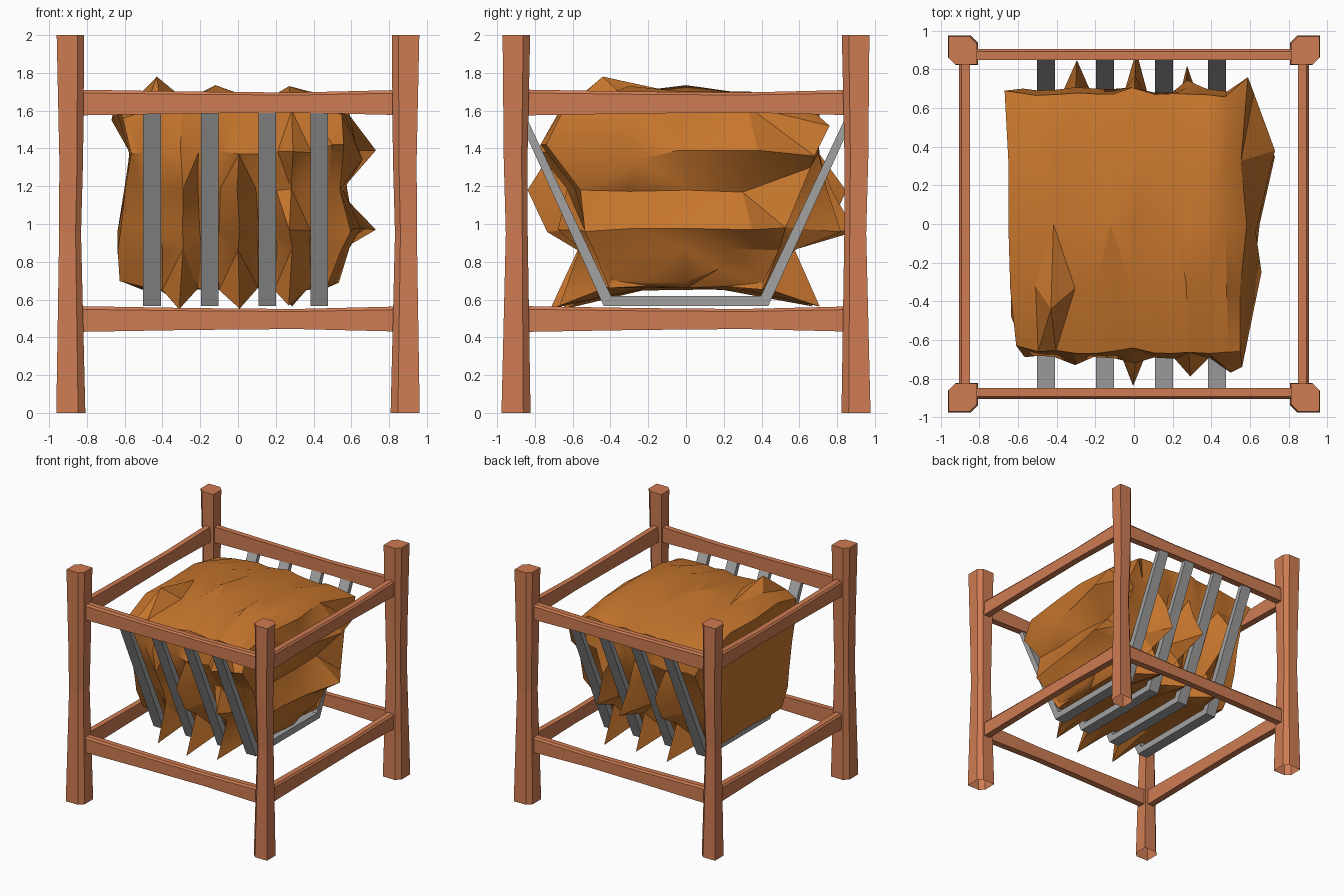
import bpy, bmesh, math, random
from mathutils import Vector

random.seed(4)
if "Cube" in bpy.data.objects:
    bpy.data.objects.remove(bpy.data.objects["Cube"], do_unlink=True)


def material(name, color):
    m = bpy.data.materials.new(name)
    m.use_nodes = True
    m.diffuse_color = color
    node = m.node_tree.nodes["Principled BSDF"]
    node.inputs["Base Color"].default_value = color
    node.inputs["Roughness"].default_value = 0.9
    return m


wood = material("red brown wood", (0.62, 0.2, 0.085, 1))
metal = material("grey metal", (0.36, 0.36, 0.36, 1))
straw = material("golden hay", (0.57, 0.18, 0.026, 1))


def finish(name, bm, mat):
    bmesh.ops.recalc_face_normals(bm, faces=bm.faces)
    mesh = bpy.data.meshes.new(name)
    bm.to_mesh(mesh)
    bm.free()
    mesh.materials.append(mat)
    obj = bpy.data.objects.new(name, mesh)
    bpy.context.collection.objects.link(obj)
    return obj


def loft(name, sections, mat, open_start=False):
    """Skin a list of matching point loops and cap the ends."""
    bm = bmesh.new()
    rings = [[bm.verts.new(p) for p in s] for s in sections]
    n = len(rings[0])
    for a, b in zip(rings, rings[1:]):
        for i in range(n):
            j = (i + 1) % n
            bm.faces.new((a[i], a[j], b[j], b[i]))
    if not open_start:
        bm.faces.new(rings[0])
    bm.faces.new(rings[-1])
    return finish(name, bm, mat)


# Corner posts: rough-hewn, two corners chamfered, waisted, open underneath
def post(name, sx, sy):
    outline = [(1, -0.5), (1, 1), (-0.5, 1), (-1, 0.5), (-1, -1), (0.5, -1)]
    sections = []
    for z, r, shift in [(0, 0.077, 0), (0.95, 0.058, 0.004),
                        (1.35, 0.063, -0.002), (2, 0.073, 0.002)]:
        sections.append([(sx * (0.885 + shift + r * u),
                          sy * (0.9 - shift + r * v), z) for u, v in outline])
    loft(name, sections, wood, open_start=True)


for sx, side in ((-1, "right"), (1, "left")):
    for sy, end in ((-1, "front"), (1, "back")):
        post(f"{end}_{side}_post", sx, sy)


# Rails: slightly thinner at mid span, with a chamfered upper edge
def rail(name, z, along_x, sign):
    outline = [(-1, -1), (1, -1), (1, 0.75), (0.6, 1), (-1, 1)]
    sections = []
    for t, h in [(-0.84, 0.068), (-0.25, 0.058), (0.3, 0.053), (0.84, 0.066)]:
        ring = []
        for u, v in outline:
            side = sign * (0.877 + 0.029 * u)
            up = z + h * v
            ring.append((t, side, up) if along_x else (side, t, up))
        sections.append(ring)
    loft(name, sections, wood)


for z, level in ((0.497, "lower"), (1.643, "upper")):
    for s, fb, lr in ((-1, "front", "right"), (1, "back", "left")):
        rail(f"{level}_{fb}_rail", z, True, s)
        rail(f"{level}_{lr}_rail", z, False, s)

# Bent metal slats that cradle the hay
slat_path = [(0.905, 0.862, 1.6, 1.6), (0.435, 0.397, 0.565, 0.62)]
for i, x in enumerate((-0.455, -0.15, 0.155, 0.43)):
    stops = [(-o, -n, zo, zi) for o, n, zo, zi in slat_path] + slat_path[::-1]
    loft(f"metal_slat_{i + 1}",
         [[(x - 0.047, o, zo), (x + 0.047, o, zo),
           (x + 0.047, n, zi), (x - 0.047, n, zi)] for o, n, zo, zi in stops], metal)

# Hay: a lattice box shaped to the cradle, pushed out between the slats
xs = [-0.62, -0.5, -0.41, -0.3, -0.2, -0.1, 0, 0.1, 0.2, 0.28, 0.38, 0.48, 0.57]
heights = [0.66, 0.86, 0.97, 1.18, 1.38, 1.6]
depths = [0.4, 0.48, 0.53, 0.6, 0.69, 0.665]
right_end = [0.62, 0.63, 0.63, 0.6, 0.57, 0.64]
left_end = [0.53, 0.59, 0.66, 0.56, 0.64, 0.59]
# Depth of the tufts in each gap, per height
tufts = {
    (3, 0): [0.66, 0.56, 0.6, 0.7, 0.74, 0.67],
    (3, 4): [0.7, 0.57, 0.76, 0.84, 0.71, 0.69],
    (6, 0): [0.71, 0.57, 0.74, 0.84, 0.72, 0.65],
    (6, 4): [0.66, 0.56, 0.9, 0.77, 0.71, 0.7],
    (9, 0): [0.68, 0.57, 0.68, 0.64, 0.78, 0.67],
    (9, 4): [0.71, 0.58, 0.82, 0.75, 0.7, 0.68],
}
# Single stray tips
tips = {
    (2, 1, 5): (-0.43, -0.44, 1.78), (5, 2, 5): (-0.12, 0, 1.735),
    (9, 1, 5): (0.27, -0.3, 1.73), (0, 4, 5): (-0.67, 0.69, 1.55),
    (0, 0, 5): (-0.61, -0.63, 1.56), (12, 0, 5): (0.55, -0.66, 1.58),
    (12, 4, 5): (0.59, 0.76, 1.52), (11, 0, 4): (0.5, -0.77, 1.42),
    (12, 0, 4): (0.56, -0.74, 1.42), (12, 1, 4): (0.66, -0.25, 1.34),
    (12, 2, 4): (0.63, -0.04, 1.39), (12, 3, 4): (0.73, 0.38, 1.39),
    (12, 4, 4): (0.62, 0.68, 1.36), (12, 4, 3): (0.56, 0.66, 1.3),
    (12, 0, 3): (0.54, -0.56, 1.18), (12, 3, 2): (0.73, 0.35, 0.97),
    (12, 3, 0): (0.54, 0.17, 0.76),
}
last = (len(xs) - 1, 4, len(heights) - 1)


def hay_point(i, j, k):
    if (i, j, k) in tips:
        return Vector(tips[i, j, k])
    x, y, z = xs[i], depths[k] * (j - 2) / 2, heights[k]
    if i == 0:
        x = -right_end[k]
    elif i == last[0]:
        x = left_end[k] - 0.03 * abs(j - 2)
    if (i, j) in tufts:
        y = tufts[i, j][k] * (j - 2) / 2
        if k == 0:
            z = 0.56
    elif k == 0 and i in (0, last[0]):
        z += 0.04
    if k == last[2] and 0 < j < 4:
        z = 1.69 - (0.06 if i in (0, last[0]) else 0)
    wobble = Vector(random.uniform(-0.012, 0.012) for n in range(3))
    return Vector((x, y, z)) + wobble


bm = bmesh.new()
lattice = {}


def vert(key):
    if key not in lattice:
        lattice[key] = bm.verts.new(hay_point(*key))
    return lattice[key]


for axis in range(3):
    a, b = [n for n in range(3) if n != axis]
    for level in (0, last[axis]):
        for u in range(last[a]):
            for v in range(last[b]):
                corners = []
                for du, dv in ((0, 0), (1, 0), (1, 1), (0, 1)):
                    key = [level] * 3
                    key[a], key[b] = u + du, v + dv
                    corners.append(vert(tuple(key)))
                bm.faces.new(corners)
bmesh.ops.triangulate(bm, faces=bm.faces)
hay = finish("hay_pile", bm, straw)

# Soft shading on shallow folds, crisp on the tufts
bpy.ops.object.select_all(action="DESELECT")
hay.select_set(True)
bpy.context.view_layer.objects.active = hay
bpy.ops.object.shade_smooth_by_angle(angle=math.radians(30))
